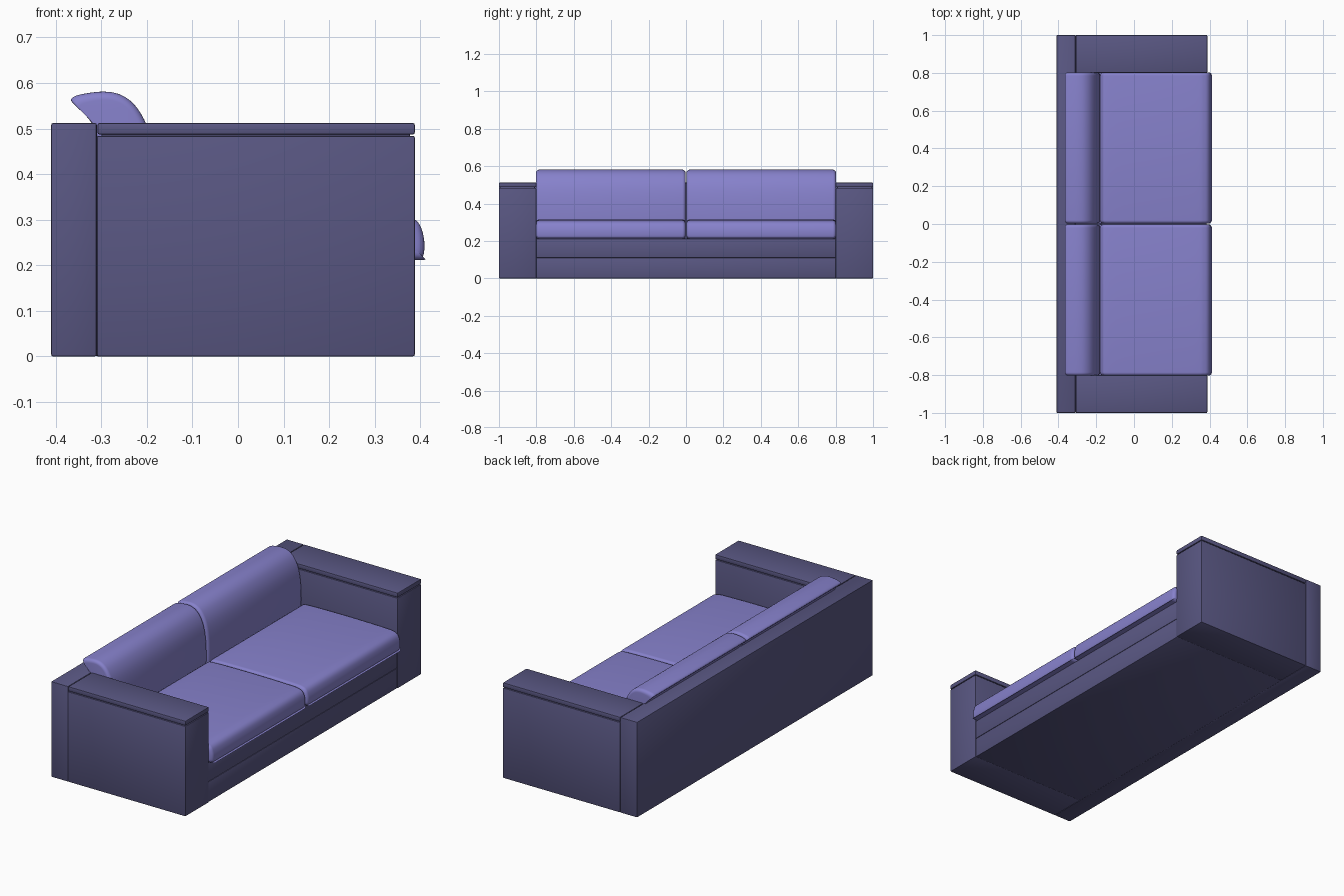
import bpy, bmesh, math
from mathutils import Vector

if "Cube" in bpy.data.objects:
    bpy.data.objects.remove(bpy.data.objects["Cube"])


def material(name, color):
    m = bpy.data.materials.new(name)
    m.diffuse_color = color
    m.use_nodes = True
    m.node_tree.nodes["Principled BSDF"].inputs["Base Color"].default_value = m.diffuse_color
    return m


FRAME = material("dark_fabric", (0.10, 0.095, 0.225, 1))
SOFT = material("light_fabric", (0.24, 0.22, 0.60, 1))


def finish(bm, name, mat, angle=40):
    bmesh.ops.recalc_face_normals(bm, faces=bm.faces)
    me = bpy.data.meshes.new(name)
    bm.to_mesh(me)
    bm.free()
    ob = bpy.data.objects.new(name, me)
    bpy.context.collection.objects.link(ob)
    me.materials.append(mat)
    bpy.ops.object.select_all(action='DESELECT')
    ob.select_set(True)
    bpy.context.view_layer.objects.active = ob
    bpy.ops.object.shade_smooth_by_angle(angle=math.radians(angle))
    return ob


def box(name, lo, hi, bevel=0.004):
    lo, hi = Vector(lo), Vector(hi)
    bm = bmesh.new()
    bmesh.ops.create_cube(bm, size=1)
    for v in bm.verts:
        v.co = (lo + hi) / 2 + v.co * (hi - lo)
    bmesh.ops.bevel(bm, geom=bm.edges[:], offset=bevel, segments=2,
                    profile=0.5, affect='EDGES')
    return finish(bm, name, FRAME)


def spline(pts, steps=5):
    """Closed Catmull-Rom curve through the profile points."""
    out, n = [], len(pts)
    for i in range(n):
        a, b, c, d = (Vector(pts[(i + k) % n]) for k in (-1, 0, 1, 2))
        for s in range(steps):
            t = s / steps
            out.append(0.5 * (2 * b + (c - a) * t + (2 * a - 5 * b + 4 * c - d) * t * t
                              + (3 * b - a - 3 * c + d) * t ** 3))
    return out


def cushion(name, profile, y0, y1, r=0.018):
    """Sweep an xz profile along y, rounding both ends."""
    pts = spline(profile)
    xs, zs = [p.x for p in pts], [p.y for p in pts]
    cx, cz = (min(xs) + max(xs)) / 2, (min(zs) + max(zs)) / 2
    hw, hh = max(xs) - cx, max(zs) - cz
    arc = [(r * (1 - math.sin(a)), r * (1 - math.cos(a)))
           for a in (math.pi / 2 * (1 - k / 5) for k in range(6))]
    stations = [(y0 + b, a) for a, b in reversed(arc)]
    stations = sorted([(y0 + r * (1 - math.sin(k * math.pi / 10)),
                        r * (1 - math.cos(k * math.pi / 10))) for k in range(6)])
    stations += [(y0 + y1 - y, d) for y, d in reversed(stations)]
    bm = bmesh.new()
    rings = [[bm.verts.new((cx + (p.x - cx) * (1 - d / hw), y,
                            cz + (p.y - cz) * (1 - d / hh))) for p in pts]
             for y, d in stations]
    # first station is the flat end with the largest inset
    n = len(pts)
    for a, b in zip(rings, rings[1:]):
        for i in range(n):
            bm.faces.new((a[i], a[(i + 1) % n], b[(i + 1) % n], b[i]))
    bm.faces.new(rings[0])
    bm.faces.new(rings[-1])
    return finish(bm, name, SOFT, 50)


# Frame: back panel, plinth and front rail
box("back_panel", (-0.41, -1, 0), (-0.31, 1, 0.512))
box("base_plinth", (-0.312, -0.802, 0), (0.385, 0.802, 0.109))
box("seat_rail", (-0.312, -0.802, 0.109), (0.385, 0.802, 0.212))

seat_profile = [(-0.172, 0.212), (0.1, 0.211), (0.385, 0.211), (0.404, 0.217),
                (0.409, 0.235), (0.407, 0.265), (0.396, 0.293), (0.372, 0.307),
                (0.32, 0.312), (0.1, 0.315), (-0.13, 0.312), (-0.168, 0.303),
                (-0.178, 0.28), (-0.178, 0.23)]
back_profile = [(-0.305, 0.215), (-0.20, 0.215), (-0.184, 0.24), (-0.178, 0.32),
                (-0.182, 0.42), (-0.196, 0.495), (-0.222, 0.546), (-0.255, 0.573),
                (-0.295, 0.581), (-0.345, 0.575), (-0.365, 0.566), (-0.362, 0.555),
                (-0.338, 0.533), (-0.316, 0.50), (-0.308, 0.44), (-0.308, 0.3)]

# Mirrored parts: arms, arm caps and cushions
for s, side in ((-1, "right"), (1, "left")):
    y0, y1 = sorted((0.80 * s, 1.0 * s))
    box(side + "_arm", (-0.31, y0, 0), (0.388, y1, 0.484))
    box(side + "_arm_inner", (-0.30, y0 + 0.008, 0.47), (0.378, y1 - 0.008, 0.495))
    box(side + "_arm_cap", (-0.308, y0, 0.487), (0.388, y1, 0.512))
    c0, c1 = sorted((0.002 * s, 0.803 * s))
    cushion(side + "_seat_cushion", seat_profile, c0, c1)
    cushion(side + "_back_cushion", back_profile, c0, c1)
